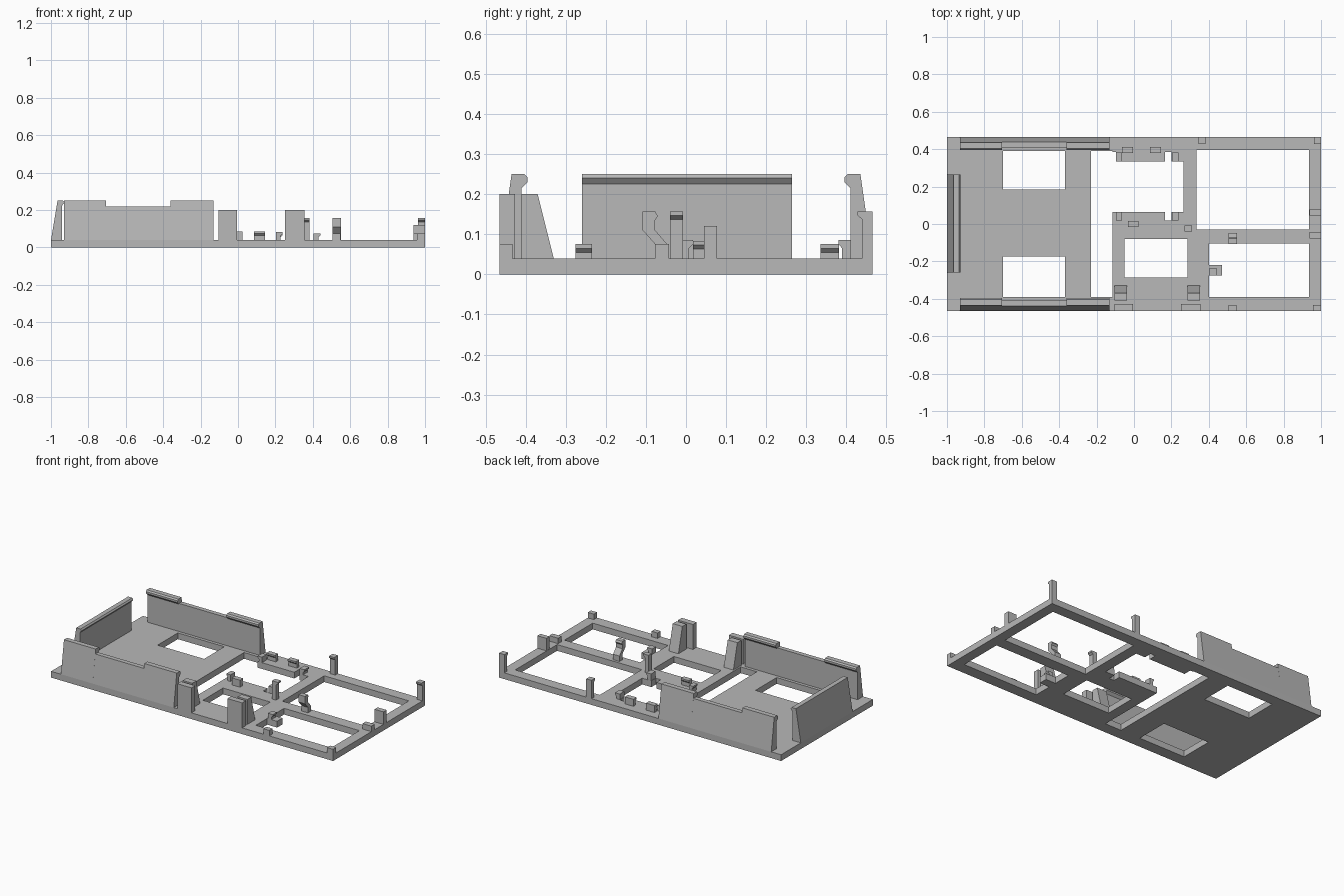
import bpy
import bmesh

cube = bpy.data.objects.get("Cube")
if cube:
    bpy.data.objects.remove(cube, do_unlink=True)

grey = bpy.data.materials.new("matte_grey")
grey.use_nodes = True
COLOUR = (0.48, 0.48, 0.48, 1)
grey.diffuse_color = COLOUR
grey.node_tree.nodes["Principled BSDF"].inputs["Base Color"].default_value = COLOUR

BASE = 0.04   # plate thickness
SIDE = 0.465  # half width of the plate


def finish(name, bm):
    bmesh.ops.recalc_face_normals(bm, faces=bm.faces[:])
    mesh = bpy.data.meshes.new(name)
    bm.to_mesh(mesh)
    bm.free()
    mesh.materials.append(grey)
    obj = bpy.data.objects.new(name, mesh)
    bpy.context.collection.objects.link(obj)
    return obj


def extrude(bm, faces, offset):
    out = bmesh.ops.extrude_face_region(bm, geom=faces)["geom"]
    verts = [g for g in out if isinstance(g, bmesh.types.BMVert)]
    bmesh.ops.translate(bm, verts=verts, vec=offset)


def prism(name, profile, axis, start, end):
    """Extrude a (horizontal, z) profile along x or y."""
    bm = bmesh.new()
    if axis == "x":
        points = [(start, h, z) for h, z in profile]
        offset = (end - start, 0, 0)
    else:
        points = [(h, start, z) for h, z in profile]
        offset = (0, end - start, 0)
    face = bm.faces.new([bm.verts.new(p) for p in points])
    extrude(bm, [face], offset)
    return finish(name, bm)


def inside(x, y, rects):
    return any(x0 < x < x1 and y0 < y < y1 for x0, y0, x1, y1 in rects)


def plate(name, outline, holes, tabs):
    """Slab with rectangular openings; tabs stay solid inside openings."""
    rects = [outline] + holes + tabs
    xs = sorted({v for r in rects for v in (r[0], r[2])})
    ys = sorted({v for r in rects for v in (r[1], r[3])})
    bm = bmesh.new()
    for x0, x1 in zip(xs, xs[1:]):
        for y0, y1 in zip(ys, ys[1:]):
            x, y = (x0 + x1) / 2, (y0 + y1) / 2
            if inside(x, y, holes) and not inside(x, y, tabs):
                continue
            bm.faces.new([bm.verts.new((a, b, 0)) for a, b in
                          ((x0, y0), (x1, y0), (x1, y1), (x0, y1))])
    bmesh.ops.remove_doubles(bm, verts=bm.verts[:], dist=0.0001)
    extrude(bm, bm.faces[:], (0, 0, BASE))
    return finish(name, bm)


def clip(name, x0, y0, x1, y1, top, lip=None):
    """Small upright post, with an overhanging lip on one side."""
    axis, low, high, a, b = "x", y0, y1, x0, x1
    if lip in ("+x", "-x"):
        axis, low, high, a, b = "y", x0, x1, y0, y1
    back, front = (low, high) if lip and lip[0] == "+" else (high, low)
    stem = front + (back - front) * (0.3 if lip else 0)
    profile = [(back, BASE), (stem, BASE)]
    if lip:
        profile += [(stem, top - 0.02), (front, top - 0.01)]
    profile += [(front, top), (back, top)]
    return prism(name, profile, axis, a, b)


# Base plate with its openings
openings = [
    (-0.70, 0.185, -0.37, 0.39),
    (-0.70, -0.39, -0.37, -0.175),
    (-0.23, -0.39, -0.115, 0.39),
    (-0.115, 0.065, 0.265, 0.335),
    (-0.115, 0.335, -0.095, 0.385),
    (0.165, 0.335, 0.20, 0.385),
    (0.165, 0.02, 0.20, 0.065),
    (-0.05, -0.285, 0.285, -0.08),
    (0.335, -0.03, 0.935, 0.395),
    (0.40, -0.39, 0.935, -0.105),
]
plate("base_plate", (-1, -SIDE, 1, SIDE), openings, [(0.40, -0.275, 0.47, -0.22)])

# Long side walls: sloped outside, low middle, hooked lip at both ends
LOW_WALL = [(0.41, BASE), (0.41, 0.22), (0.439, 0.22), (SIDE, BASE)]
HOOKED_WALL = [(0.41, BASE), (0.41, 0.215), (0.395, 0.23), (0.395, 0.242),
               (0.403, 0.25), (0.435, 0.25), (SIDE, BASE)]
for side, sign in (("left", 1), ("right", -1)):
    for part, section, a, b in (("rear", HOOKED_WALL, -0.93, -0.705),
                                ("middle", LOW_WALL, -0.705, -0.36),
                                ("front", HOOKED_WALL, -0.36, -0.13)):
        prism(f"side_wall_{part}_{side}", [(sign * y, z) for y, z in section], "x", a, b)

# End wall
prism("end_wall", [(-1, BASE), (-0.965, 0.25), (-0.935, 0.25), (-0.928, 0.24),
                   (-0.94, 0.225), (-0.94, BASE)], "y", -0.26, 0.265)

# Paired brackets: upright plate with a wedge behind it
for label, x_plate, x_wedge, x_end in (("a", -0.105, -0.105, -0.005),
                                       ("b", 0.25, 0.285, 0.355)):
    clip("bracket_plate_" + label, x_plate, -SIDE, x_end, -0.427, 0.2)
    prism("bracket_wedge_" + label,
          [(-0.41, BASE), (-0.41, 0.2), (-0.37, 0.2), (-0.33, BASE)],
          "x", x_wedge, x_wedge + 0.068)

# Tall posts along the back edge
for label, x in (("inner", 0.345), ("corner", 0.963)):
    clip("tall_post_" + label, x, 0.428, x + 0.037, SIDE, 0.157, "-y")

# Short stops along the front edge
for label, x in (("inner", 0.505), ("corner", 0.957)):
    clip("short_stop_" + label, x, -SIDE, x + 0.043, -0.433, 0.075)

# Low clips around the small opening
for label, x in (("a", -0.065), ("b", 0.085)):
    clip("rim_clip_" + label, x, 0.38, x + 0.06, 0.412, 0.085, "-y")
clip("rim_clip_c", -0.033, -0.015, 0.025, 0.017, 0.085, "+y")
for label, y, top in (("upper", 0.335, 0.075), ("lower", 0.018, 0.083)):
    clip("corner_clip_left_" + label, -0.095, y, -0.065, y + 0.046, top, "-x")
    clip("corner_clip_right_" + label, 0.203, y, 0.237, y + 0.046, top, "+x")

# Clips on the crossing ribs and the far end
clip("rib_post", 0.27, -0.04, 0.31, -0.008, 0.157, "+x")
clip("rib_tab_clip", 0.405, -0.275, 0.44, -0.235, 0.075, "+x")
clip("end_post", 0.937, 0.045, 1, 0.077, 0.12)
clip("end_stop", 0.937, -0.077, 1, -0.043, 0.075)

# Cranked post leaning over the opening
prism("cranked_post", [(-0.047, BASE), (-0.047, 0.075), (-0.077, 0.11), (-0.077, 0.135),
                       (-0.07, 0.145), (-0.077, 0.157), (-0.108, 0.157), (-0.108, 0.11),
                       (-0.077, 0.075), (-0.077, BASE)], "x", 0.505, 0.55)
